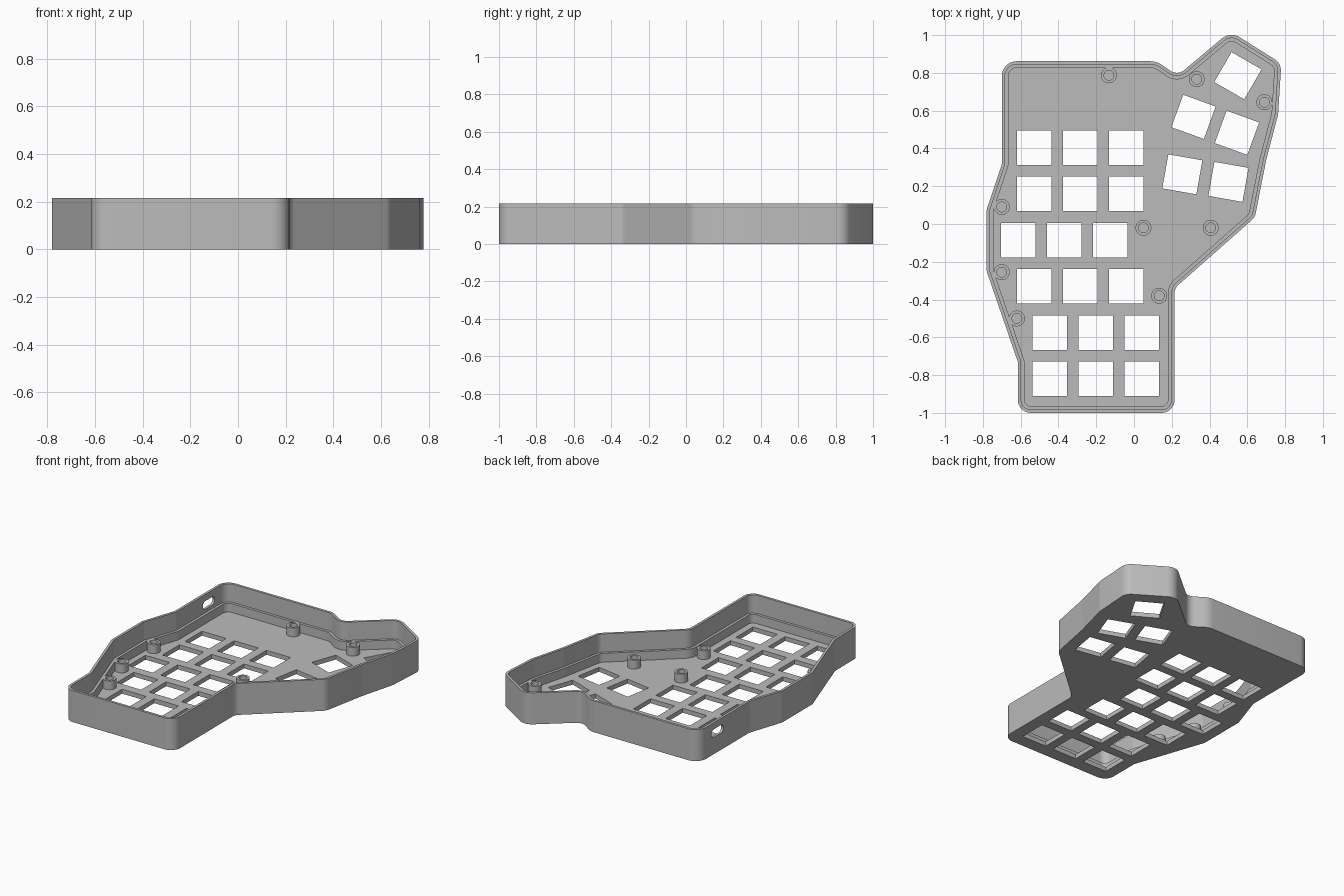
import bpy, bmesh
from math import radians, tan, pi, cos, sin
from mathutils import Matrix, Vector

cube = bpy.data.objects.get("Cube")
if cube:
    bpy.data.objects.remove(cube, do_unlink=True)

HEIGHT, LEDGE_Z, FLOOR_Z = 0.215, 0.09, 0.03
LIP, LEDGE = 0.017, 0.035
KEY = 0.183
STEPS = 10

grey = bpy.data.materials.new("case_grey")
grey.use_nodes = True
grey.diffuse_color = (0.5, 0.5, 0.5, 1)
grey.node_tree.nodes["Principled BSDF"].inputs["Base Color"].default_value = (0.5, 0.5, 0.5, 1)

# Case outline, counter-clockwise: x, y, corner radius
OUTLINE = [
    (-0.615, -1.0, 0.07), (0.215, -1.0, 0.07), (0.215, -0.34, 0.06),
    (0.64, 0.035, 0.07), (0.7, 0.34, 0.02), (0.763, 0.58, 0.05),
    (0.78, 0.85, 0.07), (0.51, 1.02, 0.08), (0.23, 0.785, 0.06),
    (0.12, 0.862, 0.12), (-0.7, 0.862, 0.08), (-0.7, 0.315, 0.03),
    (-0.78, 0.077, 0.05), (-0.78, -0.25, 0.05), (-0.615, -0.73, 0.02),
]


def rounded_outline(inset):
    """Outline moved inward by inset, with concentric rounded corners."""
    pts, n = [], len(OUTLINE)
    for i, (x, y, radius) in enumerate(OUTLINE):
        p = Vector((x, y))
        a = (p - Vector(OUTLINE[i - 1][:2])).normalized()
        b = (Vector(OUTLINE[(i + 1) % n][:2]) - p).normalized()
        turn = -a.angle_signed(b)
        side = 1 if turn > 0 else -1
        na, nb = Vector((-a.y, a.x)), Vector((-b.y, b.x))
        corner = p + (na + nb) * (inset / (1 + na.dot(nb)))
        r = max(radius - side * inset, 0.005)
        start = corner - a * (r * tan(abs(turn) / 2))
        centre = start + na * (r * side)
        for k in range(STEPS + 1):
            t = turn * k / STEPS
            spoke = start - centre
            pts.append((centre.x + spoke.x * cos(t) - spoke.y * sin(t),
                        centre.y + spoke.x * sin(t) + spoke.y * cos(t)))
    return pts


def make_object(name, bm):
    bmesh.ops.recalc_face_normals(bm, faces=bm.faces)
    mesh = bpy.data.meshes.new(name)
    bm.to_mesh(mesh)
    bm.free()
    mesh.materials.append(grey)
    obj = bpy.data.objects.new(name, mesh)
    bpy.context.collection.objects.link(obj)
    return obj


def activate(obj):
    bpy.ops.object.select_all(action='DESELECT')
    obj.select_set(True)
    bpy.context.view_layer.objects.active = obj


def loft(bm, rings, closed=False):
    """Skin a list of (points, z) rings; close into a tube or cap the ends."""
    loops = [[bm.verts.new((x, y, z)) for x, y in pts] for pts, z in rings]
    pairs = list(zip(loops, loops[1:] + loops[:1]))
    for lo, hi in pairs if closed else pairs[:-1]:
        for i in range(len(lo)):
            bm.faces.new((lo[i - 1], lo[i], hi[i], hi[i - 1]))
    if not closed:
        bm.faces.new(loops[0])
        bm.faces.new(loops[-1])


def circle(x, y, r, count=32):
    return [(x + r * cos(2 * pi * i / count), y + r * sin(2 * pi * i / count))
            for i in range(count)]


# Open tray with a thin lip and an inner ledge
outer, lip, ledge = (rounded_outline(d) for d in (0, LIP, LEDGE))
bm = bmesh.new()
loft(bm, [(outer, 0), (outer, HEIGHT), (lip, HEIGHT),
          (lip, LEDGE_Z), (ledge, LEDGE_Z), (ledge, FLOOR_Z)])
case = make_object("case_tray", bm)

# Key openings: three per straight row, then the tilted thumb group
PITCH = 0.2435
rows = [(0.404, -0.528), (0.161, -0.528), (-0.085, -0.612),
        (-0.33, -0.528), (-0.575, -0.446), (-0.82, -0.446)]
keys = [(x + PITCH * c, y, 0) for y, x in rows for c in range(3)]
keys += [(0.55, 0.785, -30), (0.315, 0.567, -20), (0.545, 0.483, -20),
         (0.256, 0.263, -10), (0.5, 0.223, -10)]
bm = bmesh.new()
for x, y, tilt in keys:
    place = (Matrix.Translation((x, y, 0)) @ Matrix.Rotation(radians(tilt), 4, 'Z')
             @ Matrix.Diagonal((KEY, KEY, 0.12, 1)))
    bmesh.ops.create_cube(bm, size=1, matrix=place)

# Rounded cable slot through the side wall
slot = []
for i in range(24):
    t = 2 * pi * (i + 0.5) / 24
    slot.append((0.66 + 0.028 * cos(t) + (0.036 if cos(t) > 0 else -0.036),
                 0.142 + 0.028 * sin(t)))
ends = [[bm.verts.new((x, y, z)) for y, z in slot] for x in (-0.76, -0.64)]
for i in range(len(slot)):
    bm.faces.new((ends[0][i - 1], ends[0][i], ends[1][i], ends[1][i - 1]))
for end in ends:
    bm.faces.new(end)
cutter = make_object("opening_cutter", bm)
cutter.hide_render = True

cut = case.modifiers.new("openings", 'BOOLEAN')
cut.operation = 'DIFFERENCE'
cut.solver = 'EXACT'
cut.object = cutter
activate(case)
bpy.ops.object.modifier_apply(modifier=cut.name)
bpy.data.objects.remove(cutter, do_unlink=True)

# Hollow screw posts standing on the floor
posts = [(-0.133, 0.787), (0.332, 0.767), (0.69, 0.645), (-0.7, 0.09), (0.05, -0.02),
         (0.406, -0.02), (-0.7, -0.255), (0.133, -0.38), (-0.62, -0.5)]
bm = bmesh.new()
for x, y in posts:
    wide, bore = circle(x, y, 0.042), circle(x, y, 0.026)
    loft(bm, [(wide, FLOOR_Z - 0.01), (wide, LEDGE_Z),
              (bore, LEDGE_Z), (bore, FLOOR_Z - 0.01)], closed=True)
screw_posts = make_object("screw_posts", bm)

for obj in (case, screw_posts):
    activate(obj)
    bpy.ops.object.shade_smooth_by_angle(angle=radians(15))
